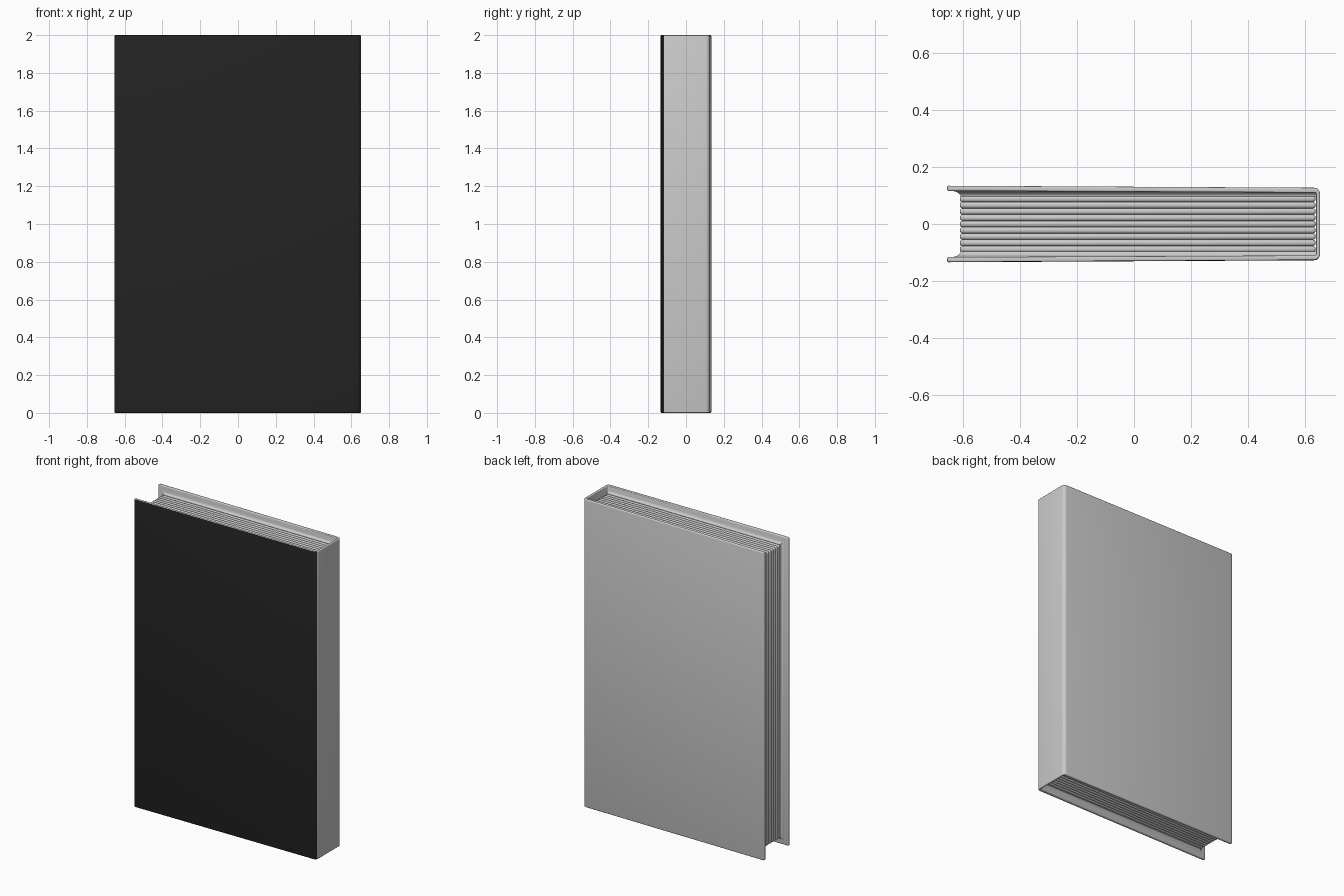
import bpy, bmesh, math

if "Cube" in bpy.data.objects:
    bpy.data.objects.remove(bpy.data.objects["Cube"])


def material(name, value):
    m = bpy.data.materials.new(name)
    m.diffuse_color = (value, value, value, 1)
    m.use_nodes = True
    m.node_tree.nodes["Principled BSDF"].inputs["Base Color"].default_value = m.diffuse_color
    return m


grey = material("light grey", 0.6)
black = material("soft black", 0.017)

H = 2.0         # cover height
RECESS = 0.047  # gap between cover edge and page edge


def finish(bm, name, mats, bevel=0.0, segments=2, angle=40):
    bmesh.ops.recalc_face_normals(bm, faces=bm.faces)
    mesh = bpy.data.meshes.new(name)
    bm.to_mesh(mesh)
    bm.free()
    ob = bpy.data.objects.new(name, mesh)
    bpy.context.collection.objects.link(ob)
    for m in mats:
        mesh.materials.append(m)
    bpy.ops.object.select_all(action='DESELECT')
    ob.select_set(True)
    bpy.context.view_layer.objects.active = ob
    if bevel:
        mod = ob.modifiers.new("rounded edges", 'BEVEL')
        mod.width, mod.segments = bevel, segments
        mod.limit_method = 'ANGLE'
        mod.angle_limit = math.radians(30)
        bpy.ops.object.modifier_apply(modifier=mod.name)
    bpy.ops.object.shade_smooth_by_angle(angle=math.radians(angle))
    return ob


# Wrap-around cover: U profile with rounded spine corners, extruded upwards
def corner(cx, cy, r, start):
    return [(cx + r * math.cos(math.radians(start + 15 * i)),
             cy + r * math.sin(math.radians(start + 15 * i))) for i in range(7)]


outer = [(-0.654, -0.134)] + corner(0.63, -0.105, 0.022, -90) \
    + corner(0.63, 0.105, 0.022, 0) + [(-0.654, 0.134)]
inner = [(-0.654, 0.116), (0.638, 0.110), (0.638, -0.110), (-0.654, -0.116)]
bm = bmesh.new()
base = bm.faces.new([bm.verts.new((x, y, 0)) for x, y in outer + inner])
up = bmesh.ops.extrude_face_region(bm, geom=[base])
bmesh.ops.translate(bm, vec=(0, 0, H),
                    verts=[v for v in up["geom"] if isinstance(v, bmesh.types.BMVert)])
cover = finish(bm, "cover", [grey, black], 0.005, 3)
# Black front board, everything else light grey
for p in cover.data.polygons:
    p.material_index = int(p.normal.y < -0.5 and p.center.y < -0.118)

# Flared endpapers: concave curve from the cover edge in to the page block
for name, side in (("front_endpaper", -1), ("back_endpaper", 1)):
    bm = bmesh.new()
    rings = []
    for i in range(9):
        a = math.pi / 2 * i / 8
        inset = 0.006 + (RECESS - 0.006) * math.sin(a)
        y = side * (0.117 - 0.021 * (1 - math.cos(a)))
        x0, x1 = -0.654 + inset, 0.640
        rings.append([bm.verts.new((x, y, z)) for x, z in
                      ((x0, inset), (x1, inset), (x1, H - inset), (x0, H - inset))])
    for a, b in zip(rings, rings[1:]):
        for j in range(4):
            k = (j + 1) % 4
            bm.faces.new((a[j], a[k], b[k], b[j]))
    bm.faces.new(rings[0])
    bm.faces.new(rings[-1])
    finish(bm, name, [grey])

# Page block: stacked thick leaves with rounded edges
LEAVES = 9
pitch = 0.198 / LEAVES
for i in range(LEAVES):
    bm = bmesh.new()
    bmesh.ops.create_cube(bm, size=1)
    x0, x1 = -0.654 + RECESS - 0.003, 0.636
    for v in bm.verts:
        v.co = ((x0 + x1) / 2 + v.co.x * (x1 - x0),
                (i - (LEAVES - 1) / 2) * pitch + v.co.y * pitch,
                H / 2 + v.co.z * (H - 2 * RECESS))
    finish(bm, f"page_leaf_{i + 1}", [grey], 0.009, 3)
